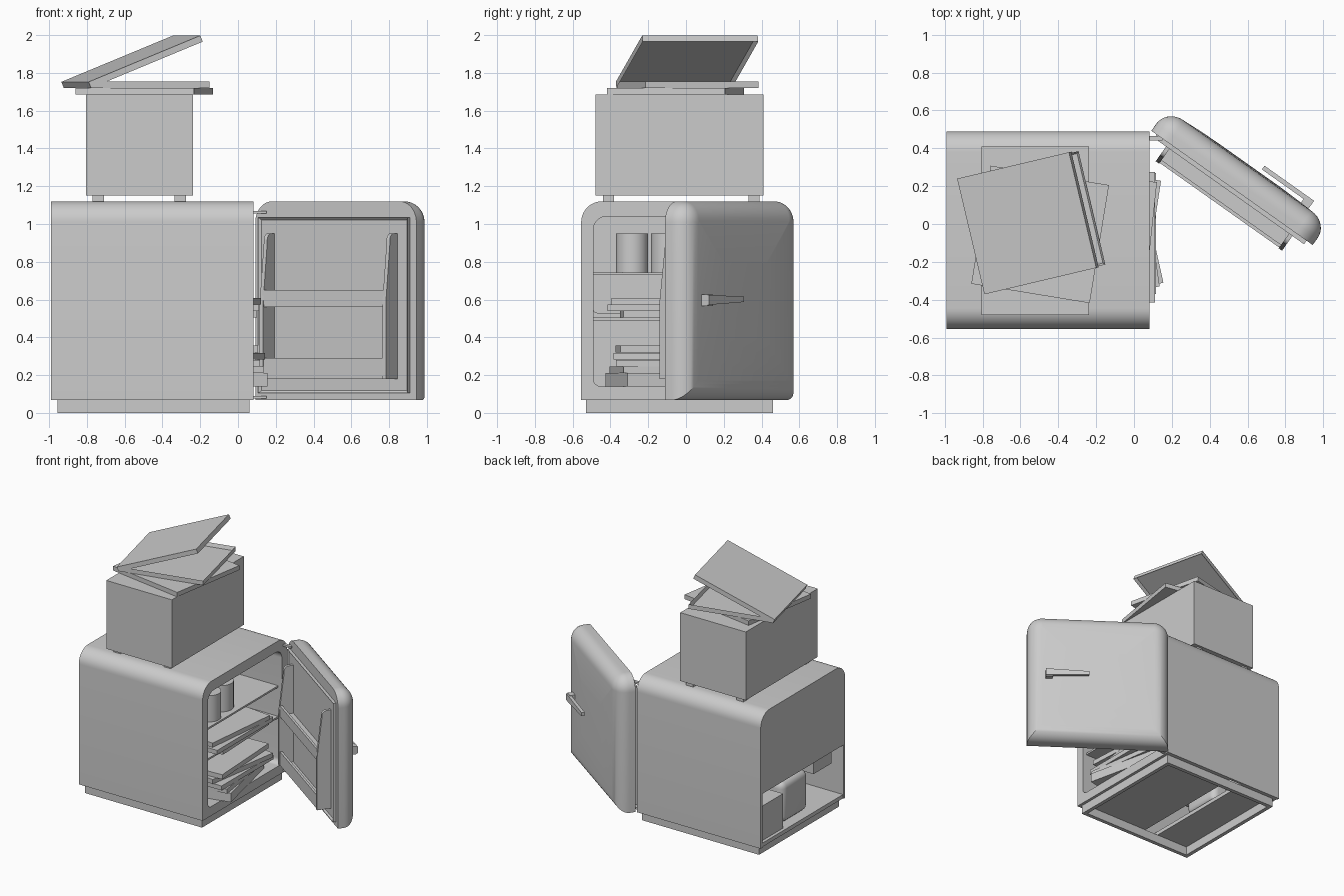
import bpy, bmesh, math
from mathutils import Matrix, Vector

if "Cube" in bpy.data.objects:
    bpy.data.objects.remove(bpy.data.objects["Cube"])

I = Matrix.Identity(4)

def finish(name, bm, M=I):
    bm.transform(M)
    bmesh.ops.recalc_face_normals(bm, faces=bm.faces)
    me = bpy.data.meshes.new(name)
    bm.to_mesh(me)
    bm.free()
    ob = bpy.data.objects.new(name, me)
    bpy.context.collection.objects.link(ob)
    return ob

def cube(x, y, z):
    bm = bmesh.new()
    bmesh.ops.create_cube(bm, size=1)
    size = Vector((x[1] - x[0], y[1] - y[0], z[1] - z[0]))
    mid = Vector((x[1] + x[0], y[1] + y[0], z[1] + z[0])) / 2
    bm.transform(Matrix.Translation(mid) @ Matrix.Diagonal(size).to_4x4())
    return bm

def box(name, x, y, z, M=I):
    return finish(name, cube(x, y, z), M)

def tray(name, x, y, z, rim, depth, side, M=I):
    """Box with one face (given by its direction) sunk in behind a rim."""
    bm = cube(x, y, z)
    bm.normal_update()
    side = Vector(side)
    f = max(bm.faces, key=lambda f: f.normal.dot(side))
    bmesh.ops.inset_region(bm, faces=[f], thickness=rim)
    bmesh.ops.translate(bm, verts=f.verts, vec=-side * depth)
    return finish(name, bm, M)

def loft(name, rings, M=I):
    """Skin a list of equal-length 3D rings and cap both ends."""
    bm = bmesh.new()
    rows = [[bm.verts.new(p) for p in ring] for ring in rings]
    bm.faces.new(rows[0])
    bm.faces.new(rows[-1])
    for lo, hi in zip(rows, rows[1:]):
        for i in range(len(lo)):
            j = (i + 1) % len(lo)
            bm.faces.new((lo[i], lo[j], hi[j], hi[i]))
    return finish(name, bm, M)

def prism(name, pts, h, axis, M=I):
    place = {'x': lambda a, b, t: (t, a, b), 'y': lambda a, b, t: (a, t, b),
             'z': lambda a, b, t: (a, b, t)}[axis]
    return loft(name, [[place(a, b, t) for a, b in pts] for t in h], M)

def arc(cx, cy, rx, ry, a0, a1, n=10):
    angs = [math.radians(a0 + (a1 - a0) * i / n) for i in range(n + 1)]
    return [(cx + rx * math.cos(t), cy + ry * math.sin(t)) for t in angs]

def rrect(a0, a1, b0, b1, rt, rb):
    low = lambda cx, s, e: arc(cx, b0 + rb, rb, rb, s, e) if rb else [(cx, b0)]
    return (arc(a1 - rt, b1 - rt, rt, rt, 0, 90) + arc(a0 + rt, b1 - rt, rt, rt, 90, 180)
            + low(a0 + rb, 180, 270) + low(a1 - rb, 270, 360))

def boolean(ob, cutter, op='DIFFERENCE'):
    m = ob.modifiers.new('cut', 'BOOLEAN')
    m.operation, m.solver, m.object = op, 'EXACT', cutter
    bpy.context.view_layer.objects.active = ob
    bpy.ops.object.modifier_apply(modifier=m.name)
    bpy.data.objects.remove(cutter)

# Cabinet: rounded shell, stepped food cavity, open machine bay at the rear foot
body = prism('cabinet', rrect(-.555, .49, .068, 1.12, .11, 0), (-.99, .082), 'x')
boolean(body, prism('cut_low', rrect(-.49, .425, .14, 1.04, .07, .04), (-.50, .2), 'x'))
boolean(body, prism('cut_high', rrect(-.49, .425, .53, 1.04, .07, .02), (-.90, -.3), 'x'))
boolean(body, box('cut_bay', (-1.1, -.53), (-.535, .47), (0, .49)))

# Plinth ring
plinth = box('plinth', (-.955, .06), (-.53, .46), (0, .068))
boolean(plinth, box('cut_plinth', (-.925, .03), (-.50, .43), (-.1, .2)))

# Machine bay contents
box('bay_tray', (-.985, -.65), (-.54, .475), (.07, .10))
box('drip_box', (-.96, -.74), (.17, .45), (.10, .37))
bm = cube((-.93, -.66), (-.19, .13), (.10, .42))
bmesh.ops.bevel(bm, geom=bm.edges[:], offset=.05, segments=5, affect='EDGES', profile=.5)
finish('compressor', bm)
box('control_box', (-.95, -.80), (-.44, -.22), (.37, .49))

# Shelves
for name, z, x0 in (('upper_shelf', .73, -.90), ('lower_shelf', .49, -.51)):
    box(name, (x0, .05), (-.492, .427), (z, z + .014))

# Cans on the upper shelf
for i, (x, y, r, h) in enumerate([(-.05, -.285, .085, .206), (-.08, -.095, .09, .206)]):
    bm = bmesh.new()
    bmesh.ops.create_cone(bm, cap_ends=True, segments=32, radius1=r, radius2=r, depth=h)
    finish(f'can_{i}', bm, Matrix.Translation((x, y, .744 + h / 2)))

# Flat cartons stacked inside: centre x, centre y, z, half depth, half width, height, turn
cartons = [(-.18, -.04, .505, .27, .30, .034, 2), (-.16, -.07, .540, .27, .345, .034, 0),
           (-.17, -.06, .575, .26, .31, .034, -6), (-.171, -.066, .14, .265, .31, .07, 12.7),
           (-.17, -.06, .21, .265, .31, .035, 8), (-.15, -.05, .245, .267, .32, .035, 0),
           (-.166, -.038, .282, .265, .31, .036, -8.7), (-.17, -.05, .32, .26, .31, .036, 3)]
for i, (x, y, z, a, b, h, turn) in enumerate(cartons):
    M = Matrix.Translation((x, y, z)) @ Matrix.Rotation(math.radians(turn), 4, 'Z')
    box(f'carton_{i}', (-a, a), (-b, b), (0, h), M)

# Door, built in its own turned frame: x along width, y outward; edges roll over all round
D = Matrix.Rotation(math.radians(-35.3), 4, 'Z')
u0, u1 = -.21, .835
levels = [(0, .455), (0, .50)]
levels += [(.105 * (1 - math.cos(t)), .50 + .098 * math.sin(t))
           for t in [math.pi / 2 * i / 9 for i in range(1, 10)]]
levels += [(.2, .603), (.32, .606)]
rings = []
for inset, w in levels:
    o = rrect(u0 + inset, u1 - inset, .068 + inset, 1.12 - inset, max(.11 - inset, .004), 0)
    rings.append([(u, w, z) for u, z in o])
loft('door', rings, D)
tray('door_gasket', (-.175, .795), (.432, .457), (.105, 1.035), .018, .012, (0, -1, 0), D)

# Door bins: tapered side walls, floors and front rails
wall = [(.455, .18), (.337, .18), (.337, .58), (.375, .90)] + arc(.41, .915, .035, .035, 180, 90, 5) + [(.455, .95)]
for name, u in (('bin_wall_left', -.098), ('bin_wall_right', .698)):
    prism(name, wall, (u, u + .022), 'x', D)
for name, z in (('upper', .56), ('lower', .18)):
    top = z + (.09 if name == 'upper' else .11)
    box(name + '_bin_floor', (-.085, .71), (.345, .455), (z, z + .015), D)
    box(name + '_bin_rail', (-.085, .71), (.342, .36), (z + .015, top), D)

# Door handle: tapered bar on one post
bar = [(.385, .587), (.706, .572), (.706, .625), (.385, .615)]
prism('handle_bar', bar, (.626, .65), 'y', D)
box('handle_post', (.655, .706), (.56, .64), (.566, .628), D)

# Hinges
for name, z in (('hinge_top', 1.055), ('hinge_bottom', .075)):
    box(name, (.05, .15), (.44, .465), (z, z + .015))

# Oven box on top, with feet
box('top_box', (-.805, -.237), (-.48, .41), (1.15, 1.685))
for i, (x, y) in enumerate([(-.77, -.44), (-.335, -.44), (-.77, .33), (-.335, .33)]):
    box(f'foot_{i}', (x, x + .06), (y, y + .06), (1.12, 1.15))

# Closed flat carton, and an open one with a raised lid
M = Matrix.Translation((-.496, -.055, 0)) @ Matrix.Rotation(math.radians(-9.3), 4, 'Z')
box('closed_carton', (-.317, .317), (-.316, .316), (1.685, 1.72), M)
H = Matrix.Translation((-.85, -.063, 1.72)) @ Matrix.Rotation(math.radians(13.3), 4, 'Z')
tray('open_carton_base', (.005, .645), (-.308, .308), (0, .035), .015, .028, (0, 0, 1), H)
L = H @ Matrix.Rotation(math.radians(-22), 4, 'Y')
tray('open_carton_lid', (0, .655), (-.314, .314), (0, .035), .015, .028, (0, 0, -1), L)

# Smooth only the curved areas
bpy.ops.object.select_all(action='SELECT')
bpy.ops.object.shade_smooth_by_angle(angle=math.radians(30))
